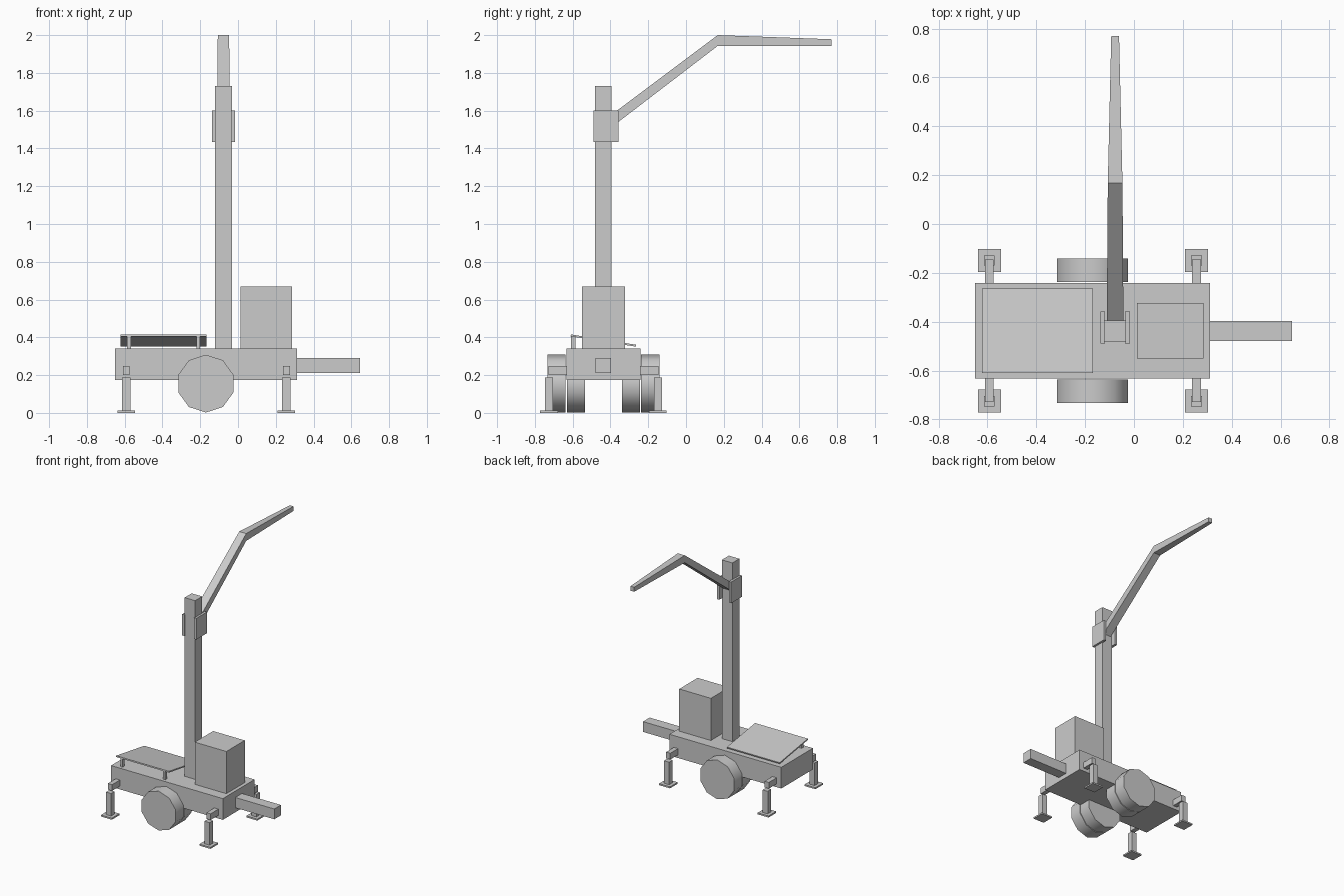
import bpy, bmesh, math
from mathutils import Vector

if "Cube" in bpy.data.objects:
    bpy.data.objects.remove(bpy.data.objects["Cube"], do_unlink=True)

grey = bpy.data.materials.new("plain grey")
grey.use_nodes = True
colour = (0.6, 0.6, 0.6, 1)
grey.diffuse_color = colour
grey.node_tree.nodes["Principled BSDF"].inputs["Base Color"].default_value = colour

MID_Y = -0.437   # centre line of the trailer
MAST_X = -0.077  # centre line of the mast and boom


def finish(name, bm):
    bmesh.ops.recalc_face_normals(bm, faces=bm.faces)
    mesh = bpy.data.meshes.new(name)
    bm.to_mesh(mesh)
    bm.free()
    mesh.materials.append(grey)
    obj = bpy.data.objects.new(name, mesh)
    bpy.context.collection.objects.link(obj)
    return obj


def box(name, x, y, z):
    """Box given by its (low, high) extents on each axis."""
    bm = bmesh.new()
    bmesh.ops.create_cube(bm, size=1)
    for v in bm.verts:
        v.co = [sum(r) / 2 + c * (r[1] - r[0]) for r, c in zip((x, y, z), v.co)]
    return finish(name, bm)


def around(centre, half):
    return centre - half, centre + half


def wheel(name, y):
    """Ten-sided wheel with a point at the top and bottom."""
    bm = bmesh.new()
    rings = []
    for side in around(y, 0.048):
        rings.append([bm.verts.new((-0.17 + 0.153 * math.sin(i * math.tau / 10), side,
                                    0.155 + 0.153 * math.cos(i * math.tau / 10)))
                      for i in range(10)])
        bm.faces.new(rings[-1])
    for i in range(10):
        j = (i + 1) % 10
        bm.faces.new((rings[0][i], rings[0][j], rings[1][j], rings[1][i]))
    obj = finish(name, bm)
    bpy.ops.object.select_all(action="DESELECT")
    obj.select_set(True)
    bpy.context.view_layer.objects.active = obj
    bpy.ops.object.shade_smooth_by_angle(angle=math.radians(40))


# Trailer body, tow bar and equipment cabinet
box("chassis", (-0.65, 0.312), around(MID_Y, 0.195), (0.175, 0.34))
box("tow_bar", (0.312, 0.647), around(MID_Y, 0.041), (0.21, 0.29))
box("equipment_cabinet", (0.013, 0.285), around(MID_Y, 0.113), (0.34, 0.668))

# Twin wheels and outriggers on both sides
for side, s in (("right", -1), ("left", 1)):
    wheel(f"outer_wheel_{side}", MID_Y + s * 0.248)
    wheel(f"inner_wheel_{side}", MID_Y + s * 0.146)
    for end, x in (("rear", -0.592), ("front", 0.256)):
        tag = f"{end}_{side}"
        foot_y = MID_Y + s * 0.288
        arm_y = sorted((MID_Y + s * 0.18, MID_Y + s * 0.291))
        box(f"outrigger_arm_{tag}", around(x, 0.018), arm_y, (0.2, 0.248))
        box(f"outrigger_leg_{tag}", around(x, 0.022), around(foot_y, 0.021), (0.01, 0.187))
        box(f"outrigger_pad_{tag}", around(x, 0.047), around(foot_y, 0.047), (0, 0.012))

# Tilted panel on two posts
panel = box("tilted_panel", (-0.622, -0.168), around(0, 0.175), around(0, 0.005))
panel.location = (0, MID_Y, 0.383)
panel.rotation_euler.x = math.radians(-9)
for i, x in enumerate((-0.577, -0.211)):
    box(f"panel_post_{i + 1}", around(x, 0.01), (-0.608, -0.584), (0.34, 0.404))

# Mast with side brackets
box("mast", around(MAST_X, 0.045), around(-0.438, 0.043), (0.34, 1.73))
for side, s in (("right", -1), ("left", 1)):
    box(f"mast_bracket_{side}", around(MAST_X + s * 0.051, 0.01),
        (-0.49, -0.358), (1.435, 1.6))

# Bent, tapering boom: y, bottom z, top z, half width at each station
stations = [(-0.395, 1.512, 1.578, 0.034), (0.168, 1.943, 2.0, 0.03),
            (0.77, 1.943, 1.978, 0.016)]
bm = bmesh.new()
loops = [[bm.verts.new(Vector((MAST_X + dx * w, y, z)))
          for dx, z in ((-1, low), (1, low), (1, high), (-1, high))]
         for y, low, high, w in stations]
for a, b in zip(loops, loops[1:]):
    for i in range(4):
        j = (i + 1) % 4
        bm.faces.new((a[i], a[j], b[j], b[i]))
bm.faces.new(loops[0])
bm.faces.new(loops[-1])
finish("boom", bm)
